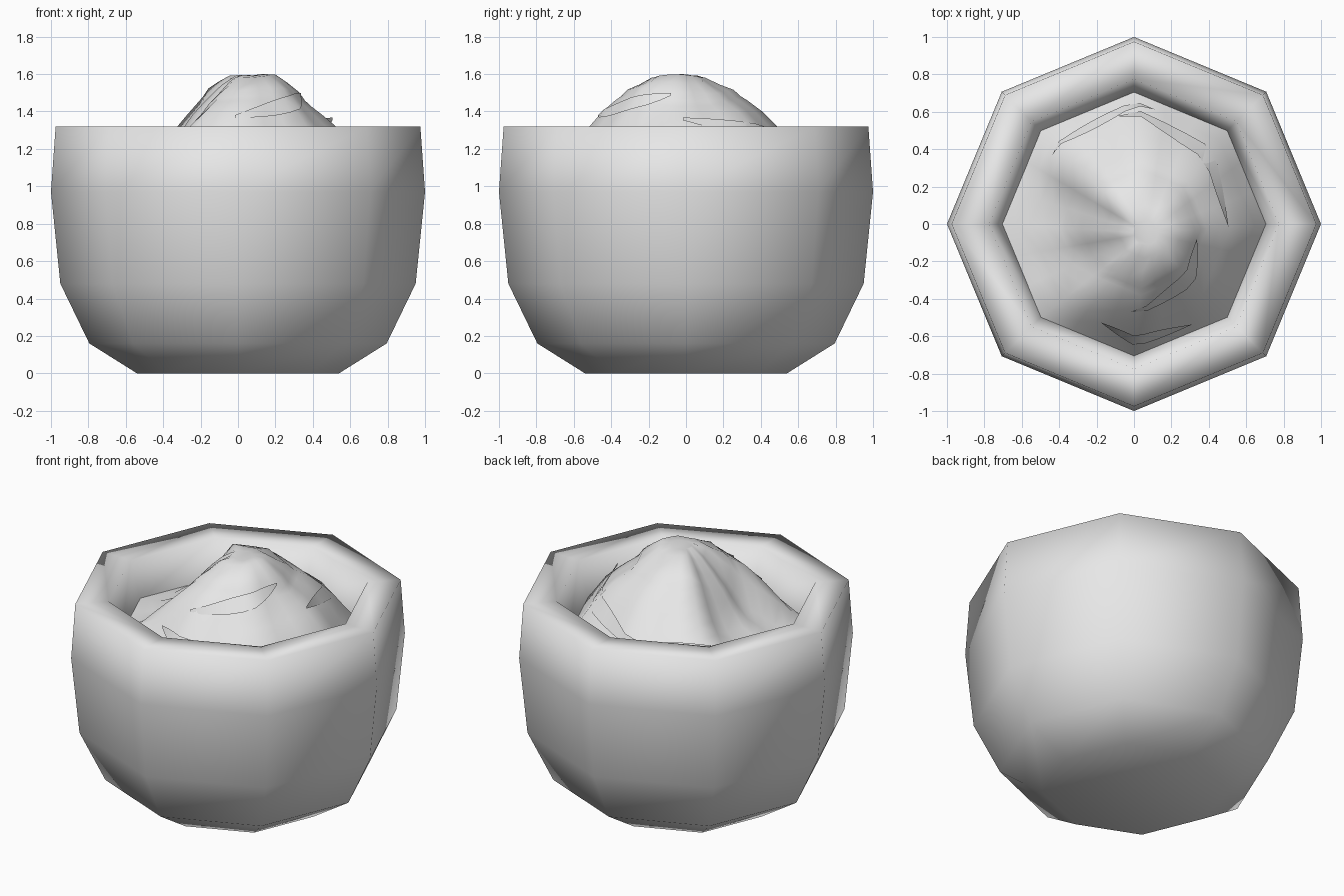
import bpy, bmesh, math

cube = bpy.data.objects.get("Cube")
if cube:
    bpy.data.objects.remove(cube, do_unlink=True)

# One pale grey for everything
grey = bpy.data.materials.new("pale_grey")
grey.use_nodes = True
colour = (0.8, 0.8, 0.8, 1)
grey.diffuse_color = colour
for node in grey.node_tree.nodes:
    if node.type == "BSDF_PRINCIPLED":
        node.inputs["Base Color"].default_value = colour


def stack_rings(name, rings, cap_start, cap_end):
    """Bridge equal-length rings of points into one smooth mesh."""
    bm = bmesh.new()
    loops = [[bm.verts.new(p) for p in ring] for ring in rings]
    n = len(loops[0])
    for low, high in zip(loops, loops[1:]):
        for i in range(n):
            j = (i + 1) % n
            bm.faces.new((low[i], low[j], high[j], high[i]))
    if cap_start:
        bm.faces.new(loops[0][::-1])
    if cap_end:
        bm.faces.new(loops[-1])
    for face in bm.faces:
        face.smooth = True
    mesh = bpy.data.meshes.new(name)
    bm.to_mesh(mesh)
    bm.free()
    mesh.materials.append(grey)
    obj = bpy.data.objects.new(name, mesh)
    bpy.context.collection.objects.link(obj)
    return obj


def circle(r, z, n):
    return [(r * math.cos(math.tau * i / n), r * math.sin(math.tau * i / n), z)
            for i in range(n)]


def lerp(points, t):
    """Piecewise linear lookup in a list of (position, value)."""
    for (a, va), (b, vb) in zip(points, points[1:]):
        if t <= b:
            return va + (vb - va) * (t - a) / (b - a)
    return points[-1][1]


# Eight-sided bowl: outside wall, flat rim, inside wall and floor
profile = [(0.54, 0), (0.795, 0.16), (0.95, 0.48), (1.0, 0.97), (0.975, 1.32),
           (0.775, 1.32), (0.70, 1.08), (0.62, 0.6), (0.4, 0.3)]
stack_rings("bowl", [circle(r, z, 8) for r, z in profile], True, True)

# Heaped filling: off-centre peak, with a hollow scooped from one side
heap = [(0, 1.6), (0.2, 1.59), (0.4, 1.51), (0.45, 1.47), (0.6, 1.39),
        (0.8, 1.26), (1, 1.09)]
hollow = [(0, 1.6), (0.12, 1.59), (0.25, 1.5), (0.4, 1.39), (0.5, 1.29),
          (0.6, 1.2), (0.8, 1.11), (1, 1.09)]
scoop = [(0, 0), (135, 0), (165, 1), (210, 1), (240, 0), (360, 0)]
SEGMENTS = 24
PEAK_X, PEAK_Y = 0.07, -0.05


def wall_radius(a):
    step = math.pi / 4
    return 0.71 * math.cos(step / 2) / math.cos(a % step - step / 2)


def filling_ring(t):
    ring = []
    for i in range(SEGMENTS):
        a = math.tau * i / SEGMENTS
        r = wall_radius(a)
        blend = lerp(scoop, math.degrees(a))
        z = lerp(heap, t) * (1 - blend) + lerp(hollow, t) * blend
        # Shallow spiral fold running round the flank
        z += 0.015 * math.sin(a * 2 + t * 9) * math.sin(math.pi * t)
        ring.append((PEAK_X + (r * math.cos(a) - PEAK_X) * t,
                     PEAK_Y + (r * math.sin(a) - PEAK_Y) * t, z))
    return ring


levels = [1, 0.9, 0.8, 0.7, 0.6, 0.5, 0.45, 0.4, 0.3, 0.2, 0.1]
stack_rings("filling", [filling_ring(t) for t in levels], False, True)


# Thin curled folds lying on the filling
def fold(name, start, end, t_start, t_end, width):
    rows = [[], []]
    count = 8
    for i in range(count + 1):
        f = i / count
        a = math.radians(start + (end - start) * f)
        t = t_start + (t_end - t_start) * f
        half = width * math.sin(math.pi * f)
        blend = lerp(scoop, math.degrees(a) % 360)
        for row, side, lift in ((rows[0], -half, 0.03), (rows[1], half, 0.015)):
            s = t + side
            z = lerp(heap, s) * (1 - blend) + lerp(hollow, s) * blend + lift
            r = wall_radius(a)
            row.append((PEAK_X + (r * math.cos(a) - PEAK_X) * s,
                        PEAK_Y + (r * math.sin(a) - PEAK_Y) * s, z))
    bm = bmesh.new()
    inner, outer = ([bm.verts.new(p) for p in row] for row in rows)
    for i in range(count):
        bm.faces.new((inner[i], outer[i], outer[i + 1], inner[i + 1]))
    bmesh.ops.remove_doubles(bm, verts=bm.verts, dist=0.0005)
    for face in bm.faces:
        face.smooth = True
    mesh = bpy.data.meshes.new(name)
    bm.to_mesh(mesh)
    bm.free()
    mesh.materials.append(grey)
    bpy.context.collection.objects.link(bpy.data.objects.new(name, mesh))


fold("back_fold", 0, 100, 0.68, 0.88, 0.05)
fold("front_fold", 265, 350, 0.66, 0.45, 0.06)
fold("outer_back_fold", 80, 140, 0.93, 0.85, 0.03)
fold("outer_front_fold", 250, 300, 0.84, 0.93, 0.04)
